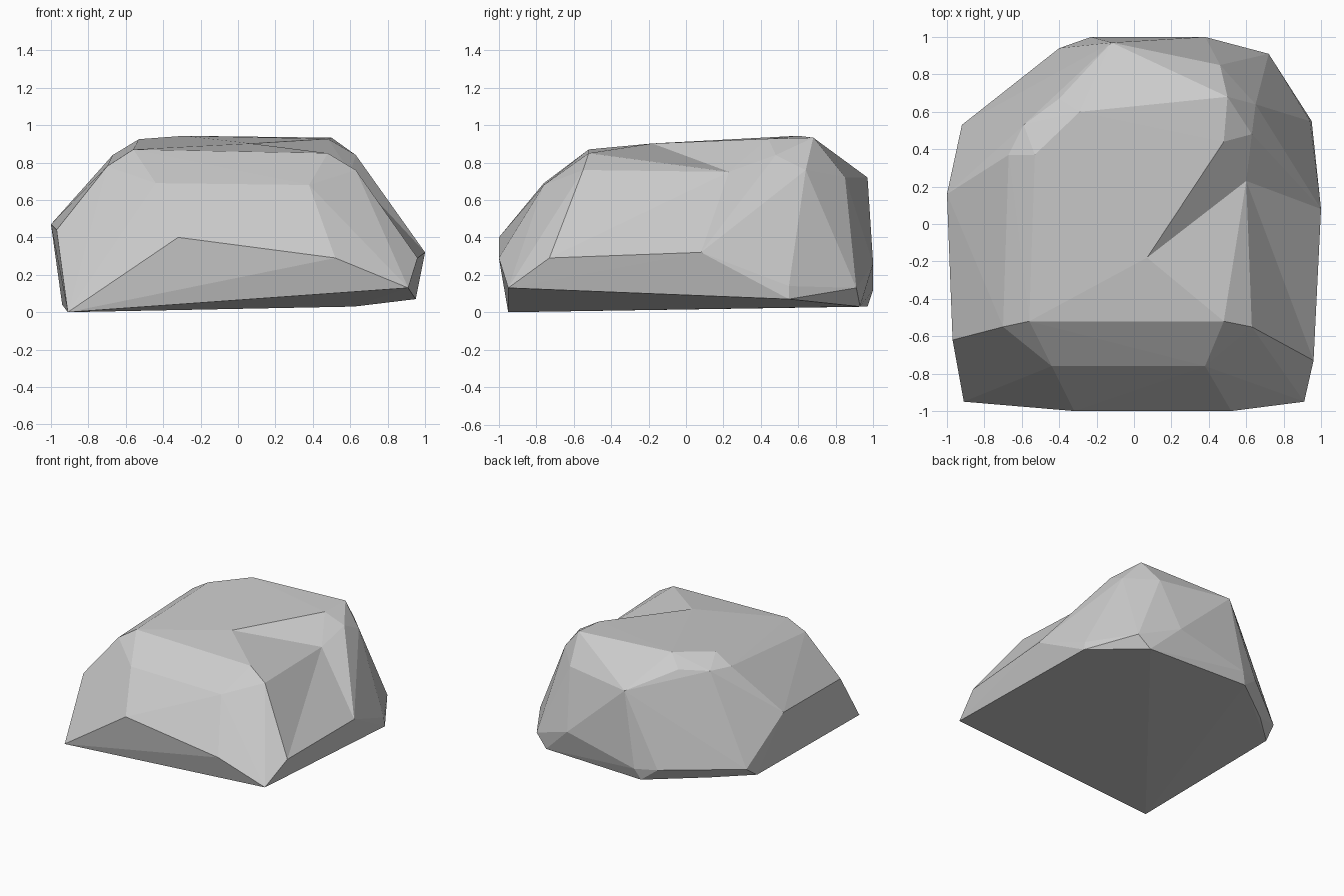
import bpy, bmesh

if "Cube" in bpy.data.objects:
    bpy.data.objects.remove(bpy.data.objects["Cube"])

# Rock outline described as short loops of corner points, from the ground up
BASE = [(-.91, -.95, 0), (.95, .55, .07), (.62, .93, .03), (-.27, .97, .03),
        (-.68, .66, .04), (-.94, .42, .04)]
LOWER = [(.91, -.95, .13), (.72, .91, .13), (-.23, 1, .12), (-.40, .94, .13), (-.92, .53, .12)]
BELLY = [(-.32, -1, .40), (.52, -1, .29), (.38, 1, .26), (-1, .16, .47), (-.97, -.62, .44)]
SHOULDER = [(-.44, -.76, .69), (.38, -.76, .68), (.65, .64, .76), (.46, .85, .72),
            (-.12, .97, .72), (-.40, .67, .855), (-.59, .53, .84), (-.67, .37, .84), (-.70, -.55, .78)]
CROWN = [(-.56, -.52, .87), (.50, .68, .933), (-.29, .60, .943), (-.53, .37, .925)]
# Corners surrounding the chipped hollow on the right, and its deepest point
CHIP_RIM = [(.07, -.18, .902), (.48, .44, .927), (.63, .48, .84), (.94, .55, .14),
            (1, .08, .32), (.96, -.73, .29), (.63, -.55, .76), (.48, -.52, .85)]
CHIP_FLOOR = (.60, .23, .75)

bm = bmesh.new()
for loop in (BASE, LOWER, BELLY, SHOULDER, CROWN):
    for p in loop:
        bm.verts.new(p)
rim = {bm.verts.new(p) for p in CHIP_RIM}

# Faceted body
bmesh.ops.convex_hull(bm, input=bm.verts[:])
rim = {v for v in rim if v.is_valid}
bmesh.ops.delete(bm, geom=[f for f in bm.faces if all(v in rim for v in f.verts)],
                 context='FACES_ONLY')
bmesh.ops.delete(bm, geom=[e for e in bm.edges if not e.link_faces], context='EDGES')

# Chipped hollow: fan the open rim down to its deepest point
floor = bm.verts.new(CHIP_FLOOR)
for e in [e for e in bm.edges if len(e.link_faces) == 1]:
    bm.faces.new((e.verts[0], e.verts[1], floor))
bmesh.ops.delete(bm, geom=[v for v in bm.verts if not v.link_faces], context='VERTS')
bmesh.ops.recalc_face_normals(bm, faces=bm.faces[:])

mesh = bpy.data.meshes.new("rock")
bm.to_mesh(mesh)
bm.free()
bpy.context.collection.objects.link(bpy.data.objects.new("rock", mesh))
